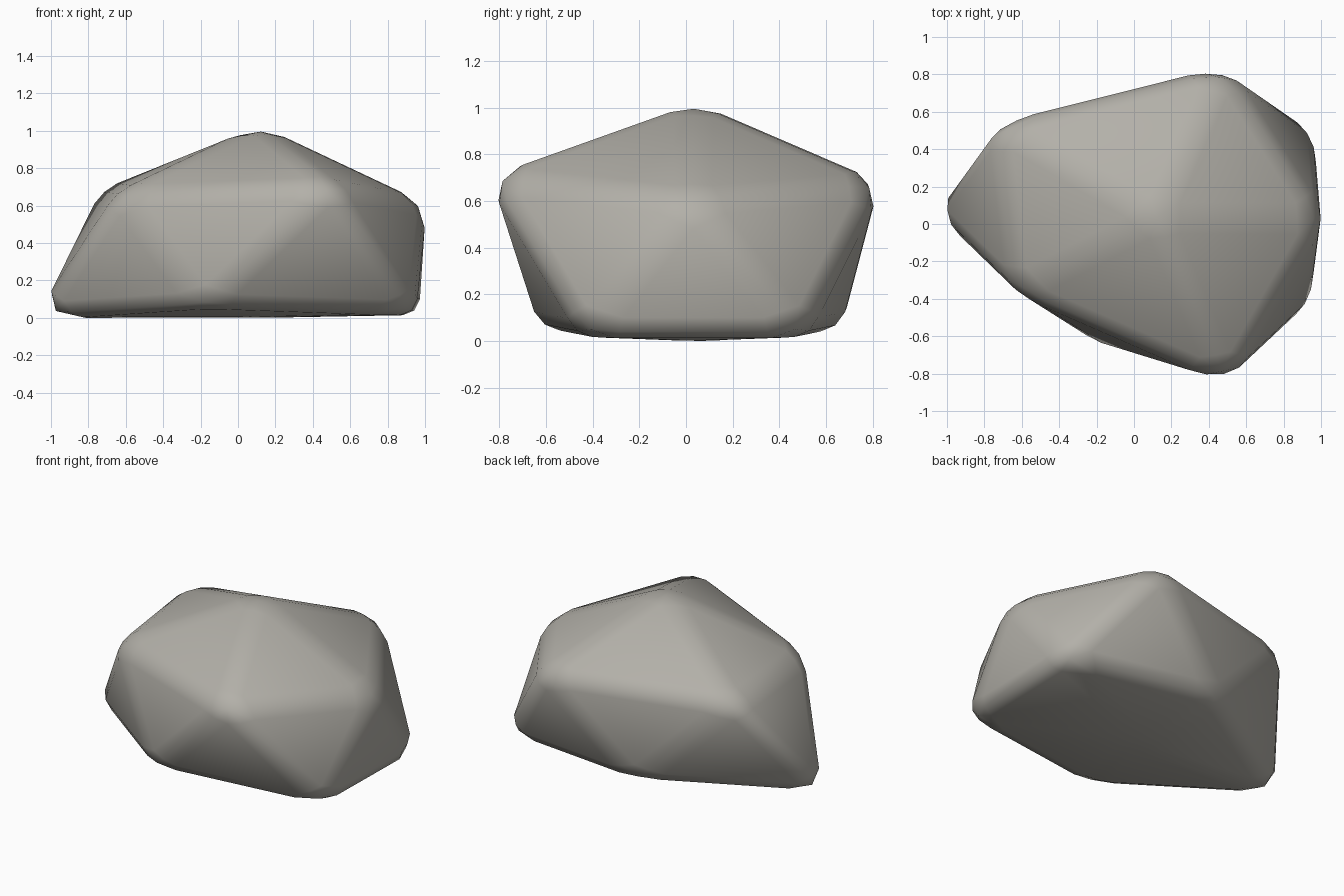
import bpy, bmesh
from mathutils import Vector

cube = bpy.data.objects.get("Cube")
if cube:
    bpy.data.objects.remove(cube, do_unlink=True)

# Stone colour
stone = bpy.data.materials.new("warm grey stone")
stone.use_nodes = True
colour = (0.45, 0.435, 0.395, 1)
stone.diffuse_color = colour
bsdf = stone.node_tree.nodes["Principled BSDF"]
bsdf.inputs["Base Color"].default_value = colour
bsdf.inputs["Roughness"].default_value = 0.9

# Corners of a squashed twenty-sided boulder
peak = (0.125, 0.035, 1.035)
shoulders = [(1.012, 0.03, 0.617), (0.485, 0.847, 0.686), (-0.74, 0.54, 0.686),
             (-0.635, -0.36, 0.672), (0.505, -0.858, 0.716)]
feet = [(0.972, 0.51, 0.015), (-0.09, 0.68, 0.05), (-1.08, 0.07, -0.005),
        (-0.185, -0.645, 0.055), (0.951, -0.44, 0.015)]
base = (0.0, 0.03, -0.003)

# Boulder: peak, two staggered rings and base, joined by triangles
bm = bmesh.new()
top, bottom = bm.verts.new(peak), bm.verts.new(base)
upper = [bm.verts.new(p) for p in shoulders]
lower = [bm.verts.new(p) for p in feet]
for i in range(5):
    j = (i + 1) % 5
    bm.faces.new((top, upper[i], upper[j]))
    bm.faces.new((upper[i], lower[i], upper[j]))
    bm.faces.new((lower[i], lower[j], upper[j]))
    bm.faces.new((bottom, lower[j], lower[i]))
bmesh.ops.recalc_face_normals(bm, faces=bm.faces)

# Worn edges
bmesh.ops.bevel(bm, geom=bm.verts[:] + bm.edges[:], offset=0.085,
                offset_type='OFFSET', segments=2, profile=0.5,
                affect='EDGES', clamp_overlap=True)

# Stand centred on the ground
low = Vector([min(v.co[k] for v in bm.verts) for k in range(3)])
high = Vector([max(v.co[k] for v in bm.verts) for k in range(3)])
middle = (low + high) / 2
bmesh.ops.translate(bm, verts=bm.verts, vec=(-middle.x, -middle.y, -low.z))
for f in bm.faces:
    f.smooth = True

mesh = bpy.data.meshes.new("boulder")
bm.to_mesh(mesh)
bm.free()
mesh.materials.append(stone)
boulder = bpy.data.objects.new("boulder", mesh)
bpy.context.collection.objects.link(boulder)
